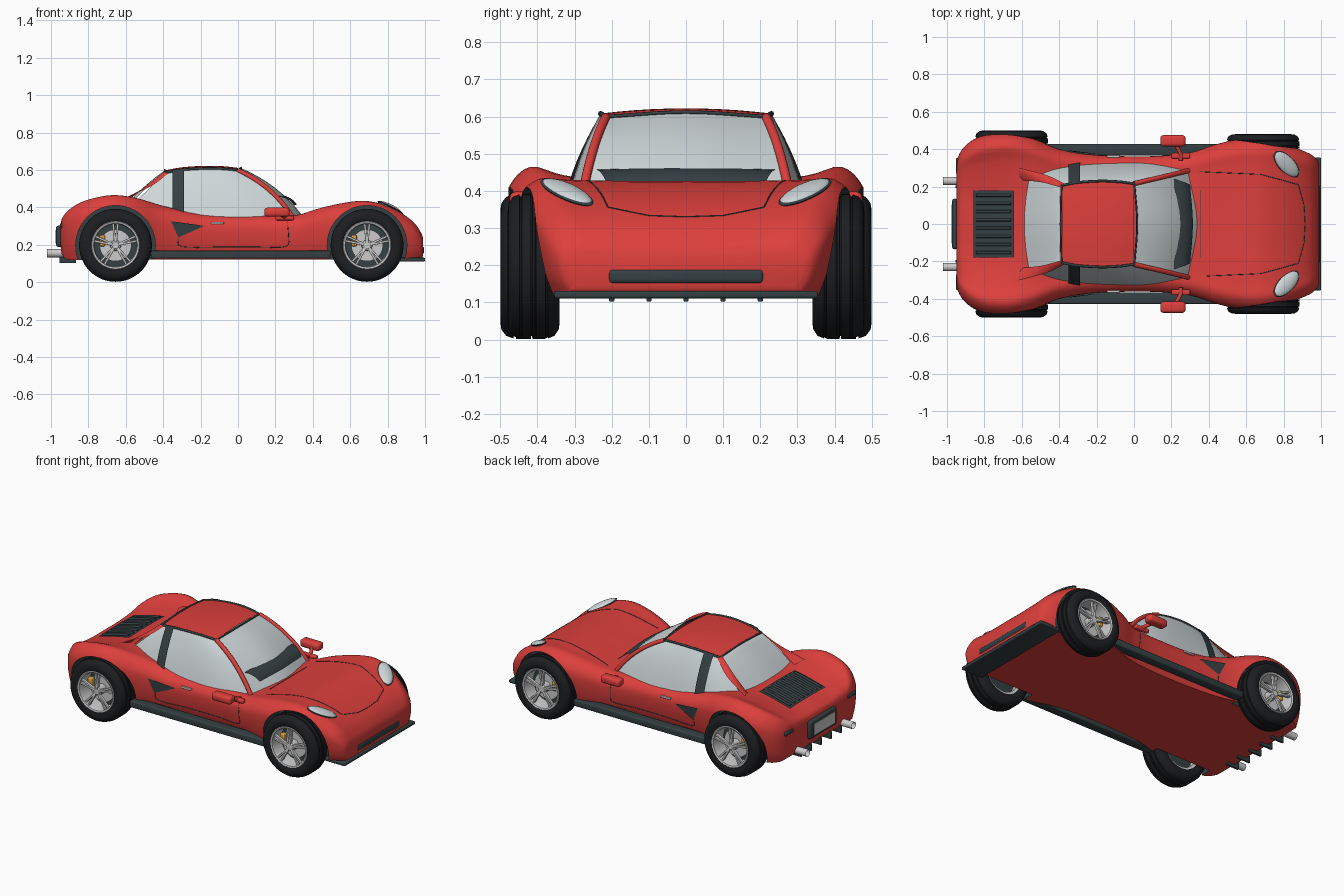
import bpy, bmesh, math
from mathutils import Vector as V, Matrix
from mathutils.bvhtree import BVHTree

if "Cube" in bpy.data.objects:
    bpy.data.objects.remove(bpy.data.objects["Cube"])

def mat(name, c):
    m = bpy.data.materials.new(name)
    m.diffuse_color = (*c, 1)
    m.use_nodes = True
    m.node_tree.nodes["Principled BSDF"].inputs["Base Color"].default_value = m.diffuse_color
    return m

RED = mat("red_paint", (.72, .05, .045))
DARK = mat("dark_trim", (.035, .05, .055))
RUBBER = mat("rubber", (.012, .013, .015))
GLASS = mat("glass", (.62, .68, .69))
ORANGE = mat("caliper_orange", (.7, .35, .05))

def add(name, bm, m=None, angle=35):
    bmesh.ops.recalc_face_normals(bm, faces=bm.faces)
    for f in bm.faces:
        f.smooth = True
    me = bpy.data.meshes.new(name)
    bm.to_mesh(me)
    bm.free()
    me.set_sharp_from_angle(angle=math.radians(angle))
    if m:
        me.materials.append(m)
    o = bpy.data.objects.new(name, me)
    bpy.context.collection.objects.link(o)
    return o

def spline(pts, n):
    P = [V(p) for p in pts]
    P = [P[0] * 2 - P[1]] + P + [P[-1] * 2 - P[-2]]
    out = []
    for a, b, c, d in zip(P, P[1:], P[2:], P[3:]):
        for k in range(n):
            t = k / n
            out.append(.5 * (2 * b + (c - a) * t + (2 * a - 5 * b + 4 * c - d) * t * t + (3 * b - a - 3 * c + d) * t ** 3))
    return out + [P[-2]]

def flip(pts, s):
    return [V((p[0], p[1] * s, p[2])) for p in pts]

def box(name, c, size, m=None, bevel=0., rot=None):
    bm = bmesh.new()
    bmesh.ops.create_cube(bm, size=1, matrix=Matrix.Diagonal((*size, 1)))
    if bevel:
        bmesh.ops.bevel(bm, geom=bm.edges[:], offset=bevel, segments=3, affect='EDGES', profile=.5)
    bm.transform(Matrix.Translation(c) @ (rot or Matrix()))
    return add(name, bm, m)

def patch(name, lo, up, b0, b1, m, n=8, thick=.006):
    """Curved panel between two edges, bulging outward."""
    lo, up = spline(lo, 4), spline(up, 4)
    bm = bmesh.new()
    rows = []
    for i in range(n + 1):
        t = i / n
        rows.append([bm.verts.new(a.lerp(b, t) + V(b0).lerp(V(b1), j / (len(lo) - 1)) * 4 * t * (1 - t))
                     for j, (a, b) in enumerate(zip(lo, up))])
    for r, q in zip(rows, rows[1:]):
        for j in range(len(r) - 1):
            bm.faces.new((r[j], r[j + 1], q[j + 1], q[j]))
    bmesh.ops.solidify(bm, geom=bm.faces[:], thickness=thick)
    return add(name, bm, m)

def tube(name, pts, r, m):
    cu = bpy.data.curves.new(name, 'CURVE')
    cu.dimensions, cu.bevel_depth, cu.bevel_resolution, cu.use_fill_caps = '3D', r, 2, True
    sp = cu.splines.new('POLY')
    sp.points.add(len(pts) - 1)
    for q, p in zip(sp.points, pts):
        q.co = (*p, 1)
    tmp = bpy.data.objects.new(name, cu)
    bpy.context.collection.objects.link(tmp)
    bm = bmesh.new()
    me = bpy.data.meshes.new_from_object(tmp.evaluated_get(bpy.context.evaluated_depsgraph_get()))
    bm.from_mesh(me)
    bpy.data.objects.remove(tmp)
    return add(name, bm, m, 50)

def lathe(name, prof, c, m=None, axis='Y', steps=48):
    """Revolve (offset, radius) points around an axis through c."""
    bm = bmesh.new()
    vs = [bm.verts.new((0, a, r)) for a, r in prof]
    es = [bm.edges.new(e) for e in zip(vs, vs[1:])]
    bmesh.ops.spin(bm, geom=vs + es, axis=(0, 1, 0), cent=(0, 0, 0), steps=steps, angle=math.tau)
    bmesh.ops.remove_doubles(bm, verts=bm.verts, dist=1e-5)
    bm.transform(Matrix.Translation(c) @ (Matrix.Rotation(math.pi / 2, 4, 'Z') if axis == 'X' else Matrix()))
    return add(name, bm, m)

# body: stations of x, half width, fender height, centre height, floor height
ST = [(-.95, .31, .305, .30, .2), (-.938, .365, .345, .33, .14), (-.9, .42, .39, .35, .12), (-.82, .468, .435, .375, .12),
      (-.68, .487, .465, .41, .12), (-.55, .462, .45, .425, .12), (-.4, .40, .405, .40, .12), (-.2, .368, .362, .36, .12),
      (.1, .362, .355, .355, .12), (.3, .382, .353, .358, .12), (.42, .42, .388, .385, .12), (.55, .452, .418, .415, .12),
      (.67, .462, .432, .427, .12), (.78, .442, .412, .402, .12), (.87, .405, .37, .36, .12), (.94, .375, .318, .31, .12),
      (.978, .345, .265, .26, .125), (.99, .32, .235, .23, .14)]
sts = list(zip(*[spline([(s[0], s[1], s[2]) for s in ST], 4), spline([(s[3], s[4], 0) for s in ST], 4)]))
bm = bmesh.new()
rings = []
for (x, w, zf), (zc, zb, _) in sts:
    h = zf - zb
    half = spline([(.9 * w, zb, 0), (.965 * w, zb + .25 * h, 0), (w, zb + .6 * h, 0), (.98 * w, zb + .84 * h, 0), (.86 * w, zf, 0),
                   (.68 * w, zf * .5 + zc * .5, 0), (.35 * w, zc, 0), (0, zc, 0)], 4)
    ring = [(p.x, p.y) for p in half] + [(-p.x, p.y) for p in half[-2::-1]]
    rings.append([bm.verts.new((x, y, z)) for y, z in ring])
for r, q in zip(rings, rings[1:]):
    for j in range(len(r)):
        k = (j + 1) % len(r)
        bm.faces.new((r[j], r[k], q[k], q[j]))
bm.faces.new(rings[0])
bm.faces.new(rings[-1])
bmesh.ops.recalc_face_normals(bm, faces=bm.faces)
bvh = BVHTree.FromBMesh(bm)
body = add("body", bm, RED)

def top(x, y, off=0.):
    p, n, *_ = bvh.ray_cast(V((x, y, 2)), V((0, 0, -1)))
    return p + n * off, n

def side(x, z, s, off=0.):
    p, n, *_ = bvh.ray_cast(V((x, 2 * s, z)), V((0, -s, 0)))
    return p + n * off

# wheel arches and wheels
WH = [("rear", -.655, .422, .078), ("front", .69, .41, .07)]
cutters = []
for nm, wx, wy, hw in WH:
    for s, sd in ((1, "left"), (-1, "right")):
        c = V((wx, wy * s, .197))
        cut = lathe("arch_cutter", [(-.085, 0), (-.085, .213), (.2, .213), (.2, 0)] if s > 0 else
                    [(-.2, 0), (-.2, .213), (.085, .213), (.085, 0)], c, DARK)
        md = body.modifiers.new("arch", 'BOOLEAN')
        md.operation, md.object, md.solver, md.material_mode = 'DIFFERENCE', cut, 'EXACT', 'TRANSFER'
        cutters.append(cut)
        half = [(0, .195), (.05, .195), (.06, .188), (.1, .188), (.11, .195), (.45, .195), (.47, .188), (.53, .188),
                (.55, .194), (.8, .187), (.96, .17), (1, .15), (.93, .13), (.8, .122)]
        prof = [(-a * hw, r) for a, r in half[:0:-1]] + [(a * hw, r) for a, r in half]
        lathe(f"{nm}_tyre_{sd}", prof, c, RUBBER)
        o = s * hw
        lathe(f"{nm}_rim_{sd}", [(o * .9, .131), (o * .97, .126), (o * .93, .117), (o * .6, .112), (-o * .8, .112), (-o * .9, .13)], c)
        lathe(f"{nm}_wheel_backing_{sd}", [(-o * .3, 0), (-o * .3, .113)], c, DARK)
        lathe(f"{nm}_brake_disc_{sd}", [(o * .1, 0), (o * .1, .085), (-o * .1, .085)], c)
        lathe(f"{nm}_hub_{sd}", [(0, .03), (o * .75, .028), (o * .85, .018), (o * .85, 0)], c, steps=24)
        box(f"{nm}_caliper_{sd}", c + V((-.07, o * .25, .025)), (.03, .035, .06), ORANGE, .006)
        for k in range(5):
            for d in (-1, 1):
                R = Matrix.Rotation(math.tau * k / 5 + d * .11, 4, 'Y')
                box(f"{nm}_spoke_{sd}", c + R @ V((0, o * .72, .068)), (.012, .018, .105), None, .003, R)
dg = bpy.context.evaluated_depsgraph_get()
me = bpy.data.meshes.new_from_object(body.evaluated_get(dg))
body.modifiers.clear()
body.data = me
me.set_sharp_from_angle(angle=math.radians(35))
for c in cutters:
    bpy.data.objects.remove(c)

# greenhouse: roof, glass, pillars
T = [(-.385, .207, .585), (-.3, .222, .6), (-.18, .23, .608), (-.08, .226, .606), (0, .216, .597)]
B = [(-.56, .25, .42), (-.4, .31, .365), (-.1, .326, .345), (.1, .322, .345), (.29, .285, .35)]
WB = (.018, .004, .022)
patch("roof", flip(T, -1), T, (0, 0, .014), (0, 0, .014), RED, 10, .01)
patch("windscreen", [(.29, -.285, .35), (.345, 0, .355), (.29, .285, .35)], [(0, -.216, .597), (.015, 0, .61), (0, .216, .597)],
      (.018, 0, .022), (.018, 0, .022), GLASS)
patch("rear_window", [(-.57, -.25, .42), (-.59, 0, .42), (-.57, .25, .42)], [(-.385, -.207, .585), (-.39, 0, .598), (-.385, .207, .585)],
      (-.004, 0, .008), (-.004, 0, .008), GLASS)
tube("windscreen_top_trim", spline([(.002, -.216, .6), (.017, 0, .612), (.002, .216, .6)], 6), .005, DARK)
tube("rear_window_top_trim", spline([(-.388, -.207, .588), (-.392, 0, .6), (-.388, .207, .588)], 6), .005, DARK)
for s, sd in ((1, "left"), (-1, "right")):
    patch(f"side_window_{sd}", flip(B, s), flip(T, s), (0, .008 * s, 0), (.018, .006 * s, .022), GLASS)
    tube(f"roof_rail_{sd}", spline(flip(T, s), 4), .007, DARK)
    a, b = V(T[-1]), V(B[-1])
    tube(f"front_pillar_{sd}", flip([a.lerp(b, i / 10) + V(WB) * 4 * i / 10 * (1 - i / 10) for i in range(11)], s), .013, RED)
    patch(f"door_pillar_{sd}", flip([(-.35, .326, .36), (-.32, .33, .358), (-.29, .333, .356)], s),
          flip([(-.35, .222, .6), (-.32, .225, .605), (-.29, .23, .607)], s), (0, .012 * s, 0), (0, .012 * s, 0), DARK)
    patch(f"rear_buttress_{sd}", flip([(-.375, .218, .58), (-.47, .262, .51), (-.63, .305, .44)], s),
          flip([(-.39, .195, .594), (-.49, .222, .515), (-.6, .235, .425)], s), (0, 0, .006), (0, 0, .006), RED)
    # mirror and stalk
    box(f"mirror_{sd}", (.208, .445 * s, .374), (.135, .06, .048), RED, .016)
    tube(f"mirror_stalk_{sd}", flip([(.25, .34, .345), (.25, .375, .35), (.22, .43, .365)], s), .011, RED)
    box(f"mirror_foot_{sd}", (.25, .365 * s, .343), (.1, .03, .024), RED, .008)
    # skirt, side vent, door handle and seams
    box(f"side_skirt_{sd}", (.015, .397 * s, .147), (.96, .062, .042), DARK, .008)
    bm = bmesh.new()
    bm.faces.new([bm.verts.new(side(x, z, s, .006)) for x, z in ((-.36, .325), (-.18, .3), (-.32, .24))])
    bmesh.ops.solidify(bm, geom=bm.faces[:], thickness=.01)
    add(f"side_vent_{sd}", bm, DARK)
    box(f"door_handle_{sd}", side(-.11, .315, s, .004), (.07, .014, .013), None, .004)
    seam = [(.26, .345), (.27, .25), (.255, .19), (.1, .188), (-.1, .188), (-.3, .19), (-.32, .24)]
    tube(f"door_seam_{sd}", [side(x, z, s) for x, z, _ in spline([(*p, 0) for p in seam], 4)], .002, DARK)
    # headlight lying on the fender
    p, n = top(.815, .32 * s)
    X = V((-.13, .12 * s, 0))
    X = (X - n * X.dot(n)).normalized()
    R = Matrix((X, n.cross(X), n)).transposed().to_4x4()
    for nm, k, h, m in (("headlight_bezel", 1.06, .012, DARK), ("headlight", 1, .018, GLASS)):
        bm = bmesh.new()
        bmesh.ops.create_uvsphere(bm, u_segments=32, v_segments=12, radius=1)
        bm.transform(Matrix.Translation(p) @ R @ Matrix.Diagonal((.09 * k, .042 * k, h, 1)))
        add(f"{nm}_{sd}", bm, m)
    # tail light and exhaust
    box(f"tail_light_{sd}", (-.938, .31 * s, .3), (.03, .09, .03), DARK, .012)
    lathe(f"exhaust_{sd}", [(.07, .022), (-.05, .022), (-.05, .017), (0, .017), (0, 0)], (-.95, .23 * s, .155), None, 'X', 24)

# bonnet seams, projected on the body
L = [(.35, .28), (.68, .265), (.88, .21), (.91, .1), (.915, 0), (.91, -.1), (.88, -.21), (.68, -.265), (.35, -.28)]
pts = []
for a, b in zip(L, L[1:]):
    pts += [top(*V(a).lerp(V(b), i / 8))[0] for i in range(8)]
tube("bonnet_seam", pts, .002, DARK)
tube("bonnet_rear_seam", [top(.355, -.18 + .03 * i)[0] for i in range(13)], .002, DARK)
# cowl panel with wiper over the windscreen foot
patch("wiper_cowl", [(.3, -.21, .41), (.315, 0, .415), (.3, .21, .41)], [(.215, -.24, .457), (.225, 0, .465), (.215, .24, .457)],
      (.008, 0, .01), (.008, 0, .01), DARK)

# engine cover with lengthwise slats
xs = [-.855, -.79, -.72, -.64]
patch("engine_cover", [top(x, -.18, .008)[0] for x in xs], [top(x, .18, .008)[0] for x in xs], (0, 0, .004), (0, 0, .004), DARK, 8, .016)
for i in range(8):
    tube("engine_slat", spline([top(x, -.154 + .044 * i, .014)[0] for x in (-.84, -.79, -.72, -.655)], 4), .008, DARK)

# nose: intake and splitter
box("front_intake", (.98, 0, .17), (.03, .42, .042), DARK, .013)
box("front_splitter", (.925, 0, .121), (.15, .71, .02), DARK, .006)
# tail: plate, frame, bumper bar and diffuser fins
box("plate_frame", (-.956, 0, .245), (.035, .27, .115), DARK, .015)
box("plate", (-.973, 0, .245), (.008, .21, .07))
for i in range(5):
    box("diffuser_fin", (-.91, -.2 + .1 * i, .125), (.09, .014, .045), DARK, .003)
